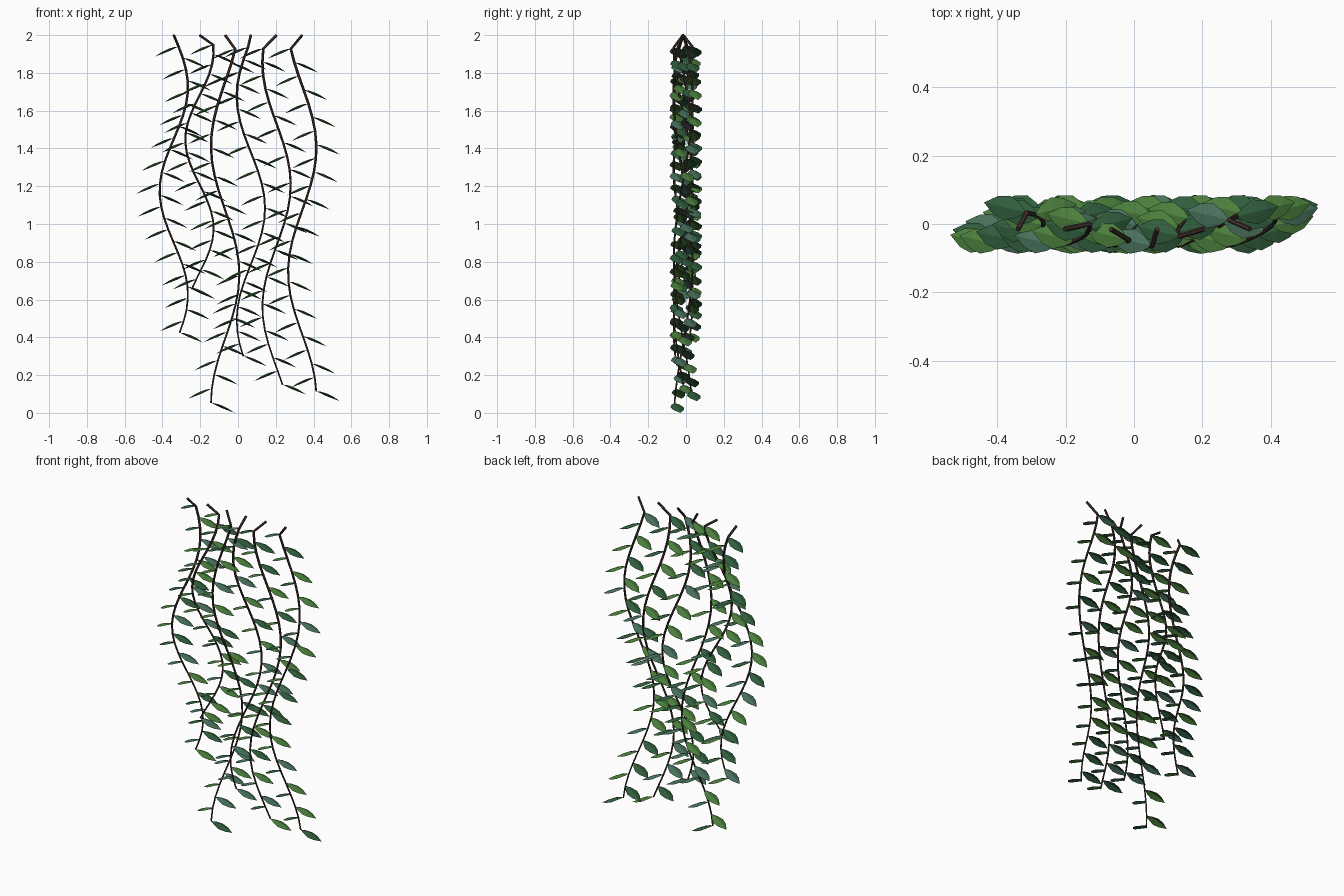
import bpy, math, random
from mathutils import Vector

if "Cube" in bpy.data.objects:
    bpy.data.objects.remove(bpy.data.objects["Cube"])

random.seed(4)
STEPS = 26                                        # leaves per vine
LENGTHS = [1.575, 1.345, 1.947, 1.70, 1.85, 1.885]


def material(name, rgb):
    m = bpy.data.materials.new(name)
    m.diffuse_color = (*rgb, 1)
    m.use_nodes = True
    m.node_tree.nodes["Principled BSDF"].inputs["Base Color"].default_value = m.diffuse_color
    return m


bark = material("bark", (0.06, 0.035, 0.028))
greens = [material("dark_green", (0.03, 0.11, 0.045)),
          material("mid_green", (0.07, 0.21, 0.045)),
          material("blue_green", (0.065, 0.165, 0.105))]


def vine_point(i, t):
    """Wavy hanging path; every vine starts from the same straight top line."""
    amp = 1 if t > 0 else 0
    return Vector(((i - 2.5) * 0.136 + amp * 0.075 * math.sin(9 * t + i),
                   -0.015 + amp * 0.05 * math.cos(7 * t + i),
                   2 - LENGTHS[i] * t))


def add_stem(i, points):
    cu = bpy.data.curves.new("vine_stem", 'CURVE')
    cu.dimensions = '3D'
    cu.bevel_depth = 0.0075
    cu.bevel_resolution = 1
    cu.use_fill_caps = True
    sp = cu.splines.new('POLY')
    sp.points.add(len(points) - 1)
    for k, p in enumerate(points):
        sp.points[k].co = (*p, 1)
        sp.points[k].radius = 1 - 0.4 * k / STEPS
    sp.use_smooth = False
    cu.materials.append(bark)
    ob = bpy.data.objects.new(f"vine_stem_{i + 1}", cu)
    bpy.context.collection.objects.link(ob)


# leaf outline: (position along the leaf, half width)
OUTLINE = [(0.2, 0.022), (0.45, 0.037), (0.72, 0.028)]


def add_leaf(verts, faces, base, side):
    """Drooping leaf with a raised midrib, leaning slightly to the back."""
    reach = Vector((side * 0.125, 0.03, 0))
    across = Vector((-reach.y, reach.x, 0)).normalized() * side

    def mid(s):
        return base + reach * s + Vector((0, 0, -0.053 * s ** 1.8))

    n = len(verts)
    verts.append(mid(0))
    for s, w in OUTLINE:
        drop = Vector((0, 0, -0.3 * w))
        verts.extend([mid(s) - across * w + drop, mid(s), mid(s) + across * w + drop])
    verts.append(mid(1))
    tip = n + 1 + 3 * len(OUTLINE)
    new = [(n, n + 1, n + 2), (n, n + 2, n + 3)]
    for r in range(len(OUTLINE) - 1):
        a = n + 1 + 3 * r
        new += [(a, a + 3, a + 4, a + 1), (a + 1, a + 4, a + 5, a + 2)]
    new += [(tip - 3, tip, tip - 2), (tip - 2, tip, tip - 1)]
    # upper side faces up on both left and right leaves
    faces.extend(f if side > 0 else f[::-1] for f in new)
    return len(new)


for i in range(6):
    points = [vine_point(i, k / STEPS) for k in range(STEPS + 1)]
    add_stem(i, points)
    # alternating left and right leaves
    verts, faces, colours = [], [], []
    for k in range(1, STEPS + 1):
        count = add_leaf(verts, faces, points[k], 1 if k % 2 == 0 else -1)
        colours += [random.randrange(3)] * count
    me = bpy.data.meshes.new("vine_leaves")
    me.from_pydata(verts, [], faces)
    for g in greens:
        me.materials.append(g)
    for poly, c in zip(me.polygons, colours):
        poly.material_index = c
    me.update()
    # make every leaf point its upper side upward
    for poly in me.polygons:
        if poly.normal.z < 0:
            poly.flip()
    me.update()
    ob = bpy.data.objects.new(f"vine_leaves_{i + 1}", me)
    bpy.context.collection.objects.link(ob)
